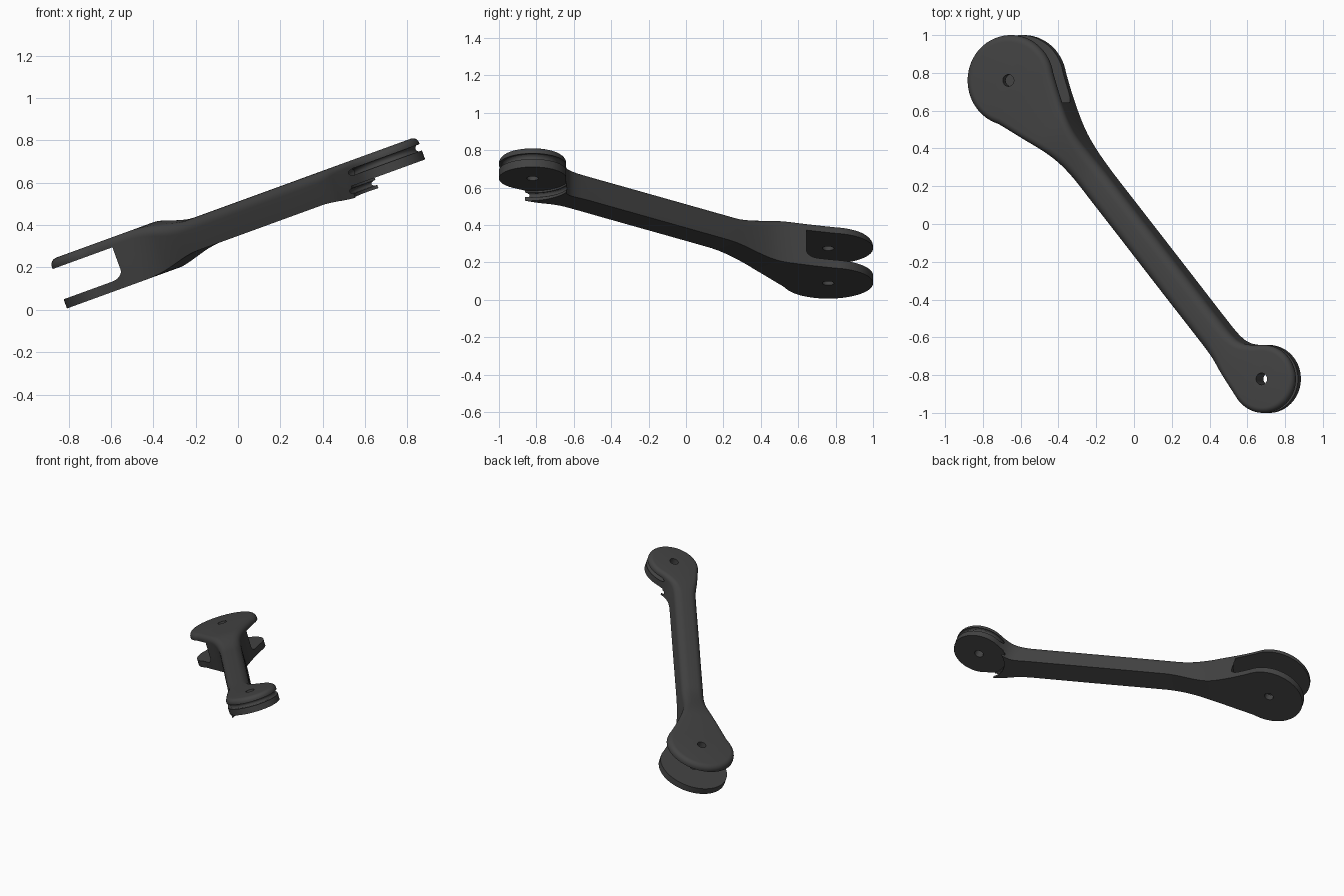
import bpy, bmesh, math
from mathutils import Matrix, Vector

cube = bpy.data.objects.get("Cube")
if cube:
    bpy.data.objects.remove(cube, do_unlink=True)

# Link frame: s runs from the big eye to the small eye, t across, w along the pins
BIG_R, SMALL_R, LENGTH = 0.24, 0.18, 2.118
TILT = math.radians(-20)
YAW = math.atan2(-1.58, 1.41)
FRAME = (Matrix.Rotation(TILT, 4, 'Y') @ Matrix.Translation((-0.517, 0.76, 0))
         @ Matrix.Rotation(YAW, 4, 'Z'))

mat = bpy.data.materials.new("dark_grey")
mat.use_nodes = True
grey = (0.056, 0.056, 0.056, 1)
mat.diffuse_color = grey
mat.node_tree.nodes["Principled BSDF"].inputs["Base Color"].default_value = grey


def ramp(keys, s):
    """Smooth interpolation through (s, value) keys."""
    if s <= keys[0][0]:
        return keys[0][1]
    for (a, va), (b, vb) in zip(keys, keys[1:]):
        if s <= b:
            f = (s - a) / (b - a)
            return va + (vb - va) * f * f * (3 - 2 * f)
    return keys[-1][1]


def spline(pts, steps):
    """Catmull-Rom curve through the inner points."""
    out = []
    for p0, p1, p2, p3 in zip(pts, pts[1:], pts[2:], pts[3:]):
        for k in range(steps):
            f = k / steps
            out.append(0.5 * (2 * p1 + (p2 - p0) * f + (2 * p0 - 5 * p1 + 4 * p2 - p3) * f * f
                              + (3 * p1 - p0 - 3 * p2 + p3) * f ** 3))
    out.append(pts[-2])
    return out


def arc(centre, radius, a0, a1, n):
    return [Vector((centre + radius * math.cos(math.radians(a0 + (a1 - a0) * i / (n - 1))),
                    radius * math.sin(math.radians(a0 + (a1 - a0) * i / (n - 1)))))
            for i in range(n)]


def side(big, mid, small):
    """One side of the outline: big arc, blended shaft, small arc."""
    pts = [big[-2], big[-1]] + [Vector(p) for p in mid] + [small[0], small[1]]
    return big[:-1] + spline(pts, 5) + small[1:]


def make_object(name, bm):
    bmesh.ops.recalc_face_normals(bm, faces=bm.faces)
    me = bpy.data.meshes.new(name)
    bm.to_mesh(me)
    bm.free()
    ob = bpy.data.objects.new(name, me)
    bpy.context.collection.objects.link(ob)
    return ob


def revolve(name, profile, centre, closed=False):
    """Cutter turned about a pin axis from (radius, w) points."""
    bm = bmesh.new()
    vs = [bm.verts.new((centre + r, 0, w)) for r, w in profile]
    es = [bm.edges.new(p) for p in zip(vs, vs[1:])]
    if closed:
        es.append(bm.edges.new((vs[-1], vs[0])))
    bmesh.ops.spin(bm, geom=vs + es, cent=(centre, 0, 0), axis=(0, 0, 1),
                   angle=2 * math.pi, steps=72)
    bmesh.ops.remove_doubles(bm, verts=bm.verts, dist=1e-5)
    ob = make_object(name, bm)
    ob.hide_render = True
    return ob


def ring(radius, w, r):
    return [(radius + r * math.cos(k * math.pi / 6), w + r * math.sin(k * math.pi / 6))
            for k in range(12)]


# Outline of the link, both sides with matching point counts
right = side(arc(0, BIG_R, 177, 58, 26),
             [(.27, .140), (.42, .087), (.55, .067), (.75, .059), (1.0, .0495), (1.4, .034),
              (1.7, .022), (1.83, .020), (1.895, .036), (1.945, .075)],
             arc(LENGTH, SMALL_R, 140, 3, 26))
left = side(arc(0, BIG_R, -177, -58, 26),
            [(.27, -.156), (.42, -.108), (.55, -.092), (.75, -.0997), (1.0, -.109), (1.4, -.125),
             (1.7, -.136), (1.84, -.143), (1.92, -.155), (2.0, -.166)],
            arc(LENGTH, SMALL_R, -100, -3, 26))
n = len(right)
outline = right + left[::-1]
count = len(outline)

# Heights and top rounding along the link
TOP = [(.36, .525), (.70, .48)]
BOTTOM = [(.38, .282), (.76, .328), (1.74, .328), (2.03, .308)]
ROUND = [(.30, .035), (.60, .05), (1.75, .05), (1.98, .03)]

bm = bmesh.new()
rings = [[bm.verts.new((p.x, p.y, ramp(BOTTOM, p.x))) for p in outline]]
for k in range(7):
    a = math.pi / 2 * k / 6
    row = []
    for i, p in enumerate(outline):
        d = (outline[(i + 1) % count] - outline[i - 1]).normalized()
        inward = Vector((d.y, -d.x))
        r = ramp(ROUND, p.x)
        q = p + inward * r * (1 - math.cos(a))
        row.append(bm.verts.new((q.x, q.y, ramp(TOP, p.x) - r * (1 - math.sin(a)))))
    rings.append(row)
for lo, hi in zip(rings, rings[1:]):
    for i in range(count):
        j = (i + 1) % count
        bm.faces.new((lo[i], lo[j], hi[j], hi[i]))
for row in (rings[0], rings[-1]):
    for i in range(n - 1):
        bm.faces.new((row[i], row[i + 1], row[count - 2 - i], row[count - 1 - i]))
link = make_object("link_arm", bm)

# Fork slot with a rounded foot, clearance under the small eye, grooves and pin holes
foot = [(.27 + .04 * math.sin(math.radians(a)), .368 - .04 * math.cos(math.radians(a)))
        for a in range(0, 91, 15)]
cutters = [
    revolve("fork_slot_cutter", [(0, .328)] + foot + [(.31, .48), (0, .48)], 0),
    revolve("clearance_cutter", [(0, .1), (.195, .1), (.195, .365), (0, .365)], LENGTH),
    revolve("rim_groove_cutter", ring(.172, .426, .018), LENGTH, True),
    revolve("clearance_groove_cutter", ring(.195, .342, .013), LENGTH, True),
    revolve("big_pin_cutter", [(0, .1), (.031, .1), (.031, .7), (0, .7)], 0),
    revolve("small_pin_cutter", [(0, .1), (.031, .1), (.031, .7), (0, .7)], LENGTH),
]
bpy.ops.object.select_all(action='DESELECT')
bpy.context.view_layer.objects.active = link
link.select_set(True)
for cutter in cutters:
    mod = link.modifiers.new(cutter.name, 'BOOLEAN')
    mod.operation = 'DIFFERENCE'
    mod.solver = 'EXACT'
    mod.object = cutter
    bpy.ops.object.modifier_apply(modifier=mod.name)
    bpy.data.objects.remove(cutter, do_unlink=True)

# Place the link, colour it and smooth its curves
link.data.transform(FRAME)
link.data.materials.clear()
link.data.materials.append(mat)
bpy.ops.object.shade_smooth_by_angle(angle=math.radians(30))
